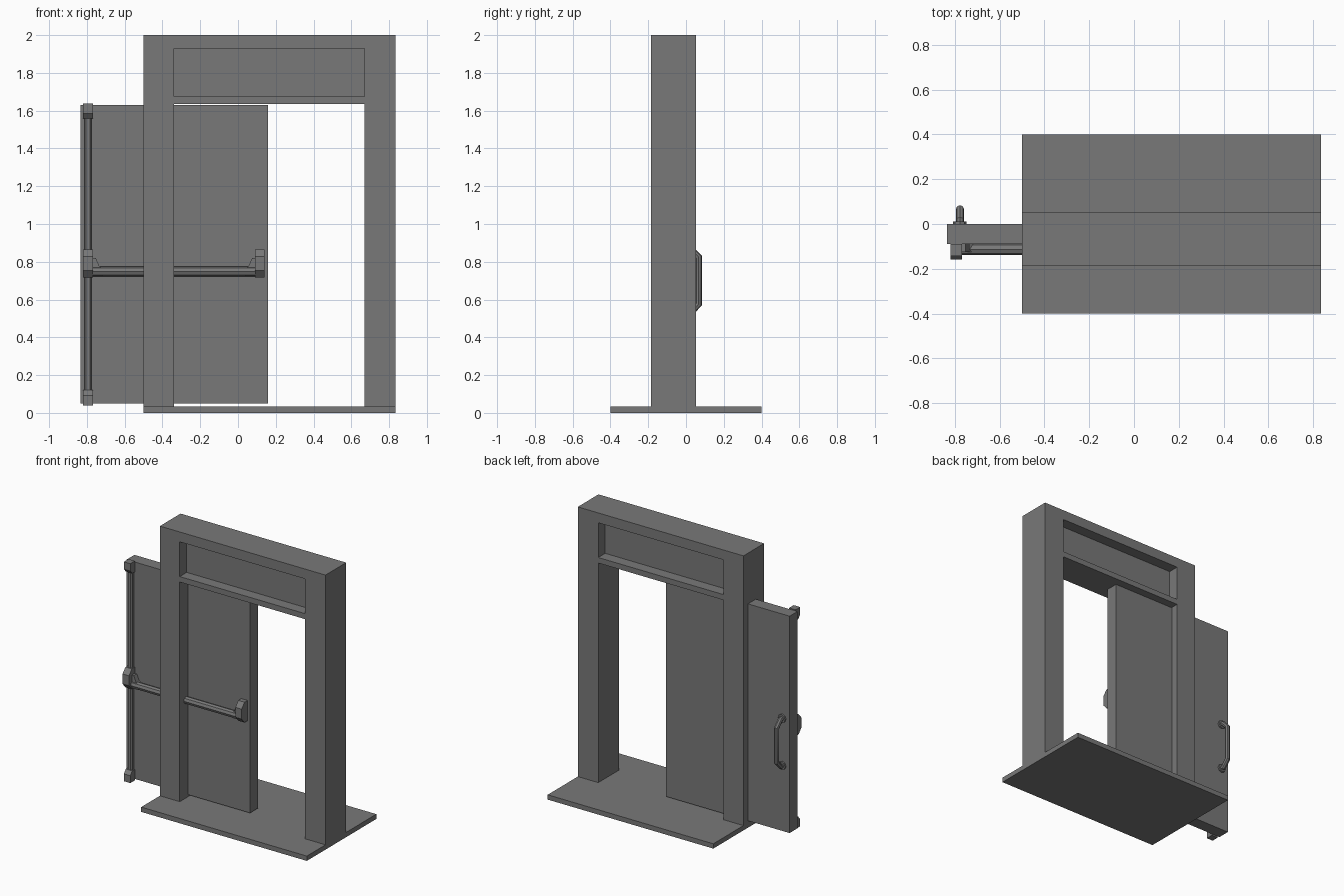
import bpy, bmesh
from mathutils import Vector

cube = bpy.data.objects.get("Cube")
if cube:
    bpy.data.objects.remove(cube, do_unlink=True)

grey = bpy.data.materials.new("dark grey metal")
grey.use_nodes = True
COLOUR = (0.19, 0.19, 0.19, 1)
grey.diffuse_color = COLOUR
grey.node_tree.nodes["Principled BSDF"].inputs["Base Color"].default_value = COLOUR


def finish(name, bm, smooth=False):
    bmesh.ops.recalc_face_normals(bm, faces=bm.faces)
    mesh = bpy.data.meshes.new(name)
    bm.to_mesh(mesh)
    bm.free()
    mesh.materials.append(grey)
    obj = bpy.data.objects.new(name, mesh)
    bpy.context.collection.objects.link(obj)
    if smooth:
        bpy.ops.object.select_all(action='DESELECT')
        obj.select_set(True)
        bpy.context.view_layer.objects.active = obj
        bpy.ops.object.shade_smooth_by_angle(angle=0.6)
    return obj


def prism(name, points, depth):
    """Extrude a closed 3D outline along a vector."""
    bm = bmesh.new()
    face = bm.faces.new([bm.verts.new(p) for p in points])
    new = bmesh.ops.extrude_face_region(bm, geom=[face])["geom"]
    bmesh.ops.translate(bm, vec=depth,
                        verts=[v for v in new if isinstance(v, bmesh.types.BMVert)])
    return finish(name, bm)


def box(name, x, y, z):
    corners = [(x[0], y[0], z[0]), (x[1], y[0], z[0]), (x[1], y[0], z[1]), (x[0], y[0], z[1])]
    return prism(name, corners, (0, y[1] - y[0], 0))


def side_profile(name, x, yz):
    return prism(name, [(x[0], y, z) for y, z in yz], (x[1] - x[0], 0, 0))


def tube(name, path, radius, sides=12):
    """Sweep a round section along a path, mitring each bend."""
    pts = [Vector(p) for p in path]
    across = Vector((1, 0, 0)) if abs((pts[-1] - pts[0]).x) < 0.01 else Vector((0, 1, 0))
    curve = bpy.data.curves.new(name, 'CURVE')
    curve.dimensions = '3D'
    curve.bevel_depth = radius
    curve.bevel_resolution = sides // 4 - 1
    curve.use_fill_caps = True
    spline = curve.splines.new('POLY')
    spline.points.add(len(pts) - 1)
    for sp, p in zip(spline.points, pts):
        sp.co = (*p, 1)
    helper = bpy.data.objects.new(name + " path", curve)
    bpy.context.collection.objects.link(helper)
    mesh = bpy.data.meshes.new_from_object(
        helper.evaluated_get(bpy.context.evaluated_depsgraph_get()))
    bm = bmesh.new()
    bm.from_mesh(mesh)
    bpy.data.objects.remove(helper, do_unlink=True)
    bpy.data.meshes.remove(mesh)
    return finish(name, bm, smooth=True)


# Threshold plate
box("floor_plate", (-0.5, 0.835), (-0.4, 0.4), (0, 0.035))

# Frame with a doorway and a recessed panel above it on both sides
FRONT, BACK = -0.185, 0.053
OPENING = (-0.34, 0.67)
frame = box("door_frame", (-0.5, 0.835), (FRONT, BACK), (0.035, 2))
cutters = [
    box("doorway_cutter", OPENING, (-0.5, 0.5), (-0.1, 1.635)),
    box("front_recess_cutter", OPENING, (-0.5, FRONT + 0.08), (1.675, 1.928)),
    box("back_recess_cutter", OPENING, (BACK - 0.08, 0.5), (1.675, 1.928)),
]
bpy.context.view_layer.objects.active = frame
for cutter in cutters:
    cutter.hide_render = True
    mod = frame.modifiers.new(cutter.name, 'BOOLEAN')
    mod.operation = 'DIFFERENCE'
    mod.solver = 'EXACT'
    mod.object = cutter
    bpy.ops.object.modifier_apply(modifier=mod.name)
for cutter in cutters:
    bpy.data.objects.remove(cutter, do_unlink=True)

# Sliding door leaf
DOOR = -0.09
box("door_leaf", (-0.835, 0.16), (DOOR, 0), (0.05, 1.63))

# Vertical latch rod with chamfered front edges
ROD_X = -0.794
rod = [(-0.019, DOOR), (-0.019, -0.108), (-0.011, -0.119),
       (0.011, -0.119), (0.019, -0.108), (0.019, DOOR)]
prism("latch_rod", [(ROD_X + x, y, 0.1) for x, y in rod], (0, 0, 1.48))

# Latch caps at both ends of the rod, mirrored about the rod centre
CAP_X = (ROD_X - 0.026, ROD_X + 0.026)
cap = [(DOOR, 1.638), (-0.143, 1.638), (-0.143, 1.585), (-0.12, 1.558), (DOOR, 1.558)]
side_profile("upper_latch_cap", CAP_X, cap)
side_profile("lower_latch_cap", CAP_X, [(y, 1.678 - z) for y, z in cap])

# Push bar with a chamfered housing and a sloping arm at each end
housing = [(DOOR, 0.717), (-0.125, 0.717), (-0.158, 0.755),
           (-0.158, 0.827), (-0.125, 0.865), (DOOR, 0.865)]
for side, x, inward in (("right", CAP_X, 1), ("left", (0.09, 0.14), -1)):
    side_profile(side + "_bar_housing", x, housing)
    root = x[1] if inward > 0 else x[0]
    arm = [(0, 0.725), (0.05, 0.725), (0.05, 0.765), (0.035, 0.775), (0.015, 0.82), (0, 0.82)]
    prism(side + "_bar_arm", [(root + inward * dx, DOOR, z) for dx, z in arm], (0, -0.035, 0))
tube("push_bar", [(CAP_X[1] - 0.01, -0.113, 0.749), (0.1, -0.113, 0.749)], 0.026)

# Pull handle on the back, with round feet
HX = -0.777
tube("pull_handle", [(HX, 0, 0.872), (HX, 0.022, 0.872), (HX, 0.067, 0.825),
                     (HX, 0.067, 0.575), (HX, 0.022, 0.528), (HX, 0, 0.528)], 0.018)
for name, z in (("upper_handle_foot", 0.872), ("lower_handle_foot", 0.528)):
    tube(name, [(HX, -0.005, z), (HX, 0.012, z)], 0.03)
